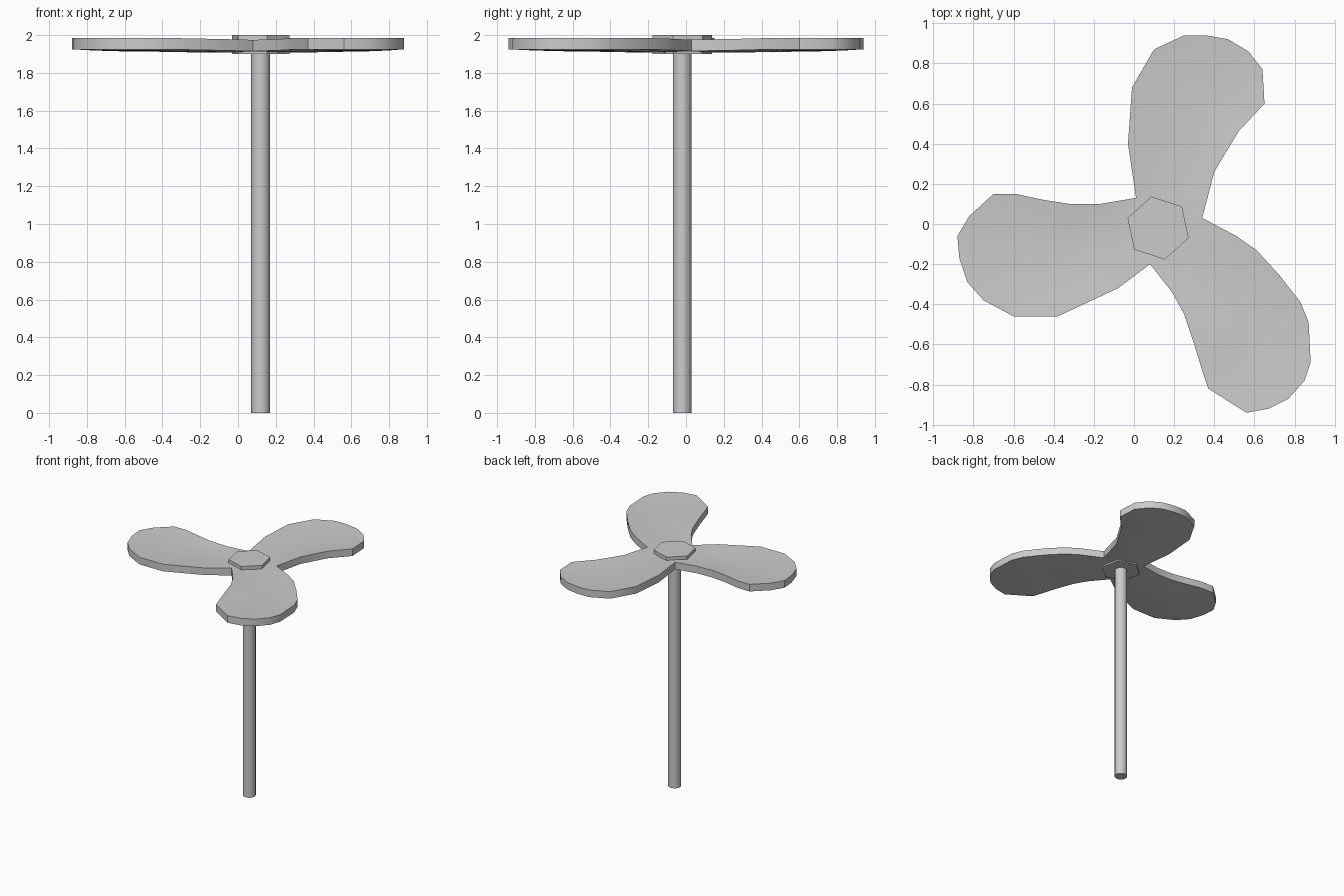
import bpy, bmesh
from math import radians
from mathutils import Vector

cube = bpy.data.objects.get("Cube")
if cube:
    bpy.data.objects.remove(cube, do_unlink=True)

grey = bpy.data.materials.new("plain grey")
grey.use_nodes = True
colour = (0.6, 0.6, 0.6, 1)
grey.diffuse_color = colour
grey.node_tree.nodes["Principled BSDF"].inputs["Base Color"].default_value = colour

HUB = Vector((0.12, -0.02))
TOP, THICK, DISH = 1.985, 0.06, 0.012


def finish(obj, name):
    obj.name = name
    obj.data.materials.clear()
    obj.data.materials.append(grey)
    bpy.ops.object.select_all(action='DESELECT')
    obj.select_set(True)
    bpy.context.view_layer.objects.active = obj
    bpy.ops.object.shade_smooth_by_angle(angle=radians(35))


def prism(name, sides, radius, low, high, turn=0):
    bpy.ops.mesh.primitive_cylinder_add(
        vertices=sides, radius=radius, depth=high - low,
        location=(HUB.x, HUB.y, (low + high) / 2), rotation=(0, 0, radians(turn)))
    finish(bpy.context.object, name)


def add_blade(bm, outline, heart):
    """Dished plate: rings shrink from the outline to the heart of the blade."""
    heart = Vector(heart)
    rim = [Vector(p) for p in outline] + [HUB]
    count = len(rim)

    def ring(scale, drop):
        verts = []
        for p in rim:
            reach = min(1, (p - HUB).length / 0.6)
            edge = TOP - 0.015 * (1 - reach) * scale
            q = heart.lerp(p, scale)
            verts.append(bm.verts.new((q.x, q.y, edge - DISH * (1 - scale ** 2) - drop)))
        return verts

    rims = []
    for drop in (0, THICK):
        rings = [ring(s, drop) for s in (1, 0.75, 0.5, 0.25)]
        for outer, inner in zip(rings, rings[1:]):
            for i in range(count):
                j = (i + 1) % count
                bm.faces.new((outer[i], outer[j], inner[j], inner[i]))
        bm.faces.new(rings[-1])
        rims.append(rings[0])
    # Side walls stay open where the blades join at the hub
    upper, lower = rims
    for i in range(count - 2):
        bm.faces.new((upper[i], lower[i], lower[i + 1], upper[i + 1]))


# Blade outlines, each running from one root notch to the next
notch_back, notch_left, notch_front = (0.01, 0.13), (0.34, 0.03), (0.08, -0.2)
back_blade = [
    notch_back, (-0.03, 0.4), (-0.01, 0.68), (0.1, 0.87), (0.25, 0.94),
    (0.36, 0.94), (0.47, 0.92), (0.57, 0.86), (0.64, 0.77), (0.65, 0.6),
    (0.52, 0.46), (0.4, 0.26), notch_left]
left_blade = [
    notch_left, (0.51, -0.06), (0.61, -0.13), (0.72, -0.25), (0.83, -0.39),
    (0.87, -0.49), (0.88, -0.69), (0.85, -0.78), (0.77, -0.87), (0.67, -0.92),
    (0.56, -0.94), (0.37, -0.82), (0.34, -0.73), (0.3, -0.6), (0.25, -0.45),
    (0.19, -0.34), notch_front]
right_blade = [
    notch_front, (-0.08, -0.32), (-0.38, -0.46), (-0.6, -0.46), (-0.75, -0.38),
    (-0.83, -0.29), (-0.87, -0.17), (-0.88, -0.06), (-0.82, 0.04), (-0.7, 0.15),
    (-0.59, 0.15), (-0.45, 0.12), (-0.32, 0.1), (-0.17, 0.1), notch_back]

# Propeller: three blades welded along their shared root edges
bm = bmesh.new()
add_blade(bm, back_blade, (0.3, 0.6))
add_blade(bm, left_blade, (0.6, -0.5))
add_blade(bm, right_blade, (-0.5, -0.15))
bmesh.ops.remove_doubles(bm, verts=bm.verts, dist=0.001)
bmesh.ops.recalc_face_normals(bm, faces=bm.faces)
mesh = bpy.data.meshes.new("propeller_blades")
bm.to_mesh(mesh)
bm.free()
blades = bpy.data.objects.new("propeller_blades", mesh)
bpy.context.collection.objects.link(blades)
finish(blades, "propeller_blades")

# Six-sided hub and the stick below it
prism("hub", 6, 0.16, 1.9, 2.0, turn=12)
prism("stick", 16, 0.05, 0, 1.91)
